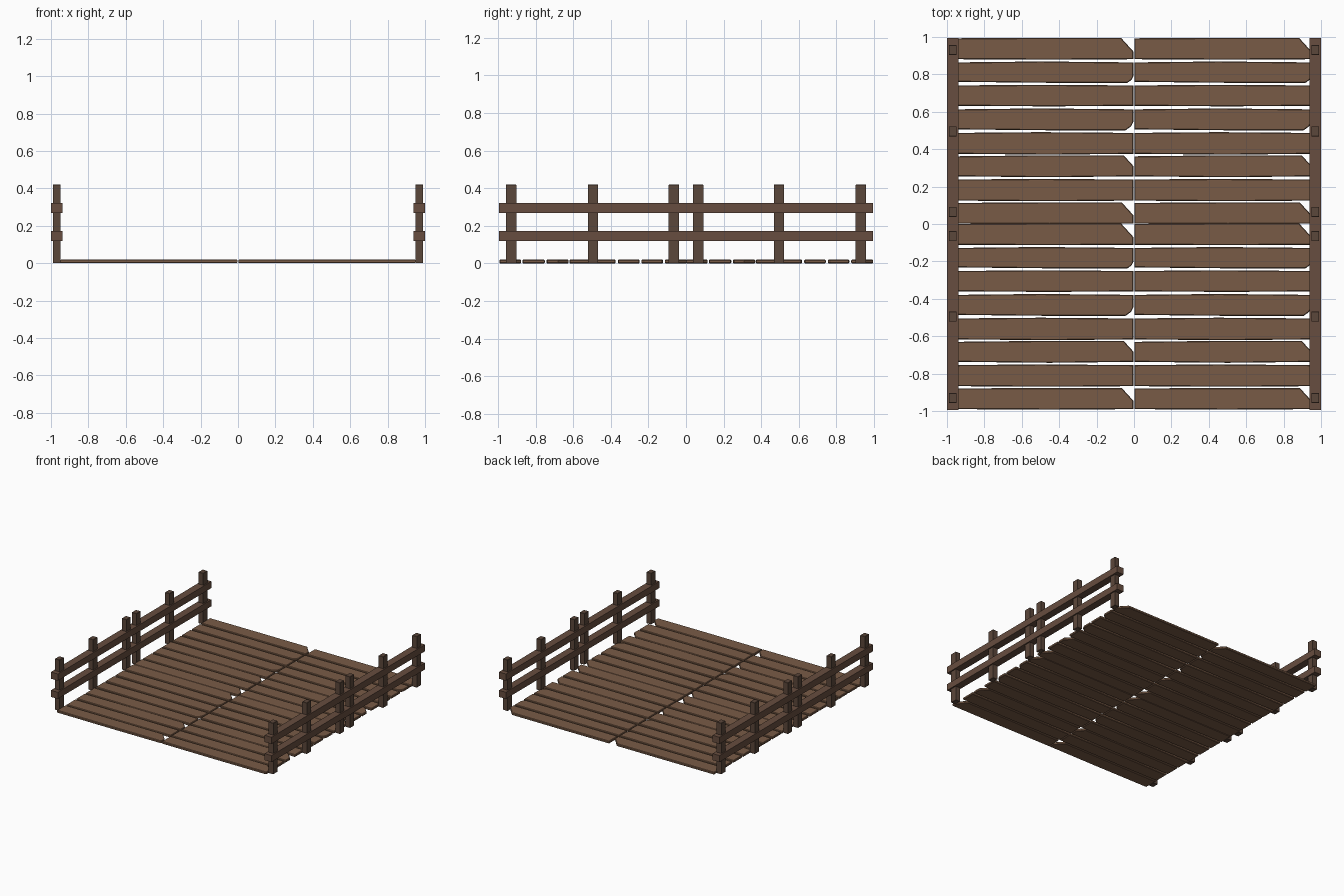
import bpy, bmesh

if "Cube" in bpy.data.objects:
    bpy.data.objects.remove(bpy.data.objects["Cube"])

def material(name, rgb):
    m = bpy.data.materials.new(name)
    m.diffuse_color = (*rgb, 1)
    m.use_nodes = True
    m.node_tree.nodes["Principled BSDF"].inputs["Base Color"].default_value = m.diffuse_color
    return m

PLANK = material("plank_wood", (0.19, 0.105, 0.062))
RAIL = material("rail_wood", (0.135, 0.075, 0.05))
POST = material("post_wood", (0.105, 0.063, 0.043))

def prism(name, outline, z0, z1, mat, bevel=0.0):
    """Extrude a flat outline upwards, optionally bevelling its top and bottom rims."""
    bm = bmesh.new()
    base = bm.faces.new([bm.verts.new((x, y, z0)) for x, y in outline])
    new = bmesh.ops.extrude_face_region(bm, geom=[base])["geom"]
    bmesh.ops.translate(bm, vec=(0, 0, z1 - z0),
                        verts=[v for v in new if isinstance(v, bmesh.types.BMVert)])
    bmesh.ops.recalc_face_normals(bm, faces=bm.faces[:])
    if bevel:
        rim = [e for e in bm.edges if abs(e.verts[0].co.z - e.verts[1].co.z) < 1e-6]
        bmesh.ops.bevel(bm, geom=rim, offset=bevel, segments=1, affect='EDGES')
    me = bpy.data.meshes.new(name)
    bm.to_mesh(me)
    bm.free()
    me.materials.append(mat)
    ob = bpy.data.objects.new(name, me)
    bpy.context.collection.objects.link(ob)
    return ob

def box(name, cx, cy, hx, hy, z0, z1, mat, bevel=0.0):
    pts = [(cx - hx, cy - hy), (cx + hx, cy - hy), (cx + hx, cy + hy), (cx - hx, cy + hy)]
    return prism(name, pts, z0, z1, mat, bevel)

# Deck: one panel of eight worn planks, repeated in four quarters
# (upper y, lower y, worn corner: + far / - near, corner size, edge taper)
ROWS = [(0.995, 0.879, 1, 0.066, 0.002), (0.869, 0.755, -1, 0.032, 0.005),
        (0.744, 0.629, 0, 0, 0.003), (0.618, 0.501, -1, 0.042, 0.005),
        (0.491, 0.371, 0, 0, 0.004), (0.367, 0.250, 1, 0.052, 0.005),
        (0.241, 0.122, 0, 0, 0.003), (0.115, 0.000, 1, 0.062, 0.002)]
LENGTH = 0.947

def plank(x, dy, row):
    hi, lo, side, c, t = row
    hi, lo, end = hi + dy, lo + dy, x + LENGTH
    pts = [(x, lo + t), (x + 0.5, lo)]
    pts += [(end - c, lo), (end - c * 0.3, lo + c * 0.5), (end, lo + c * 1.1)] if side < 0 else [(end, lo + t)]
    pts += [(end, hi - c * 1.1), (end - c, hi)] if side > 0 else [(end, hi - t)]
    pts += [(x + 0.45, hi), (x, hi - t)]
    prism("deck_plank", pts, 0, 0.02, PLANK, 0.004)

for x in (-0.95, 0.002):
    for dy in (0, -0.992):
        for row in ROWS:
            plank(x, dy, row)

# Railings: posts and two rails on each side
for side, label in ((-1, "left"), (1, "right")):
    cx = side * 0.969
    for y in (0.93, 0.495, 0.065):
        for s in (-1, 1):
            box(label + "_post", cx, s * y, 0.021, 0.027, 0, 0.42, POST, 0.002)
    for level, z0, z1 in (("lower", 0.118, 0.172), ("upper", 0.267, 0.322)):
        box(f"{label}_{level}_rail", cx, 0, 0.031, 0.995, z0, z1, RAIL)
